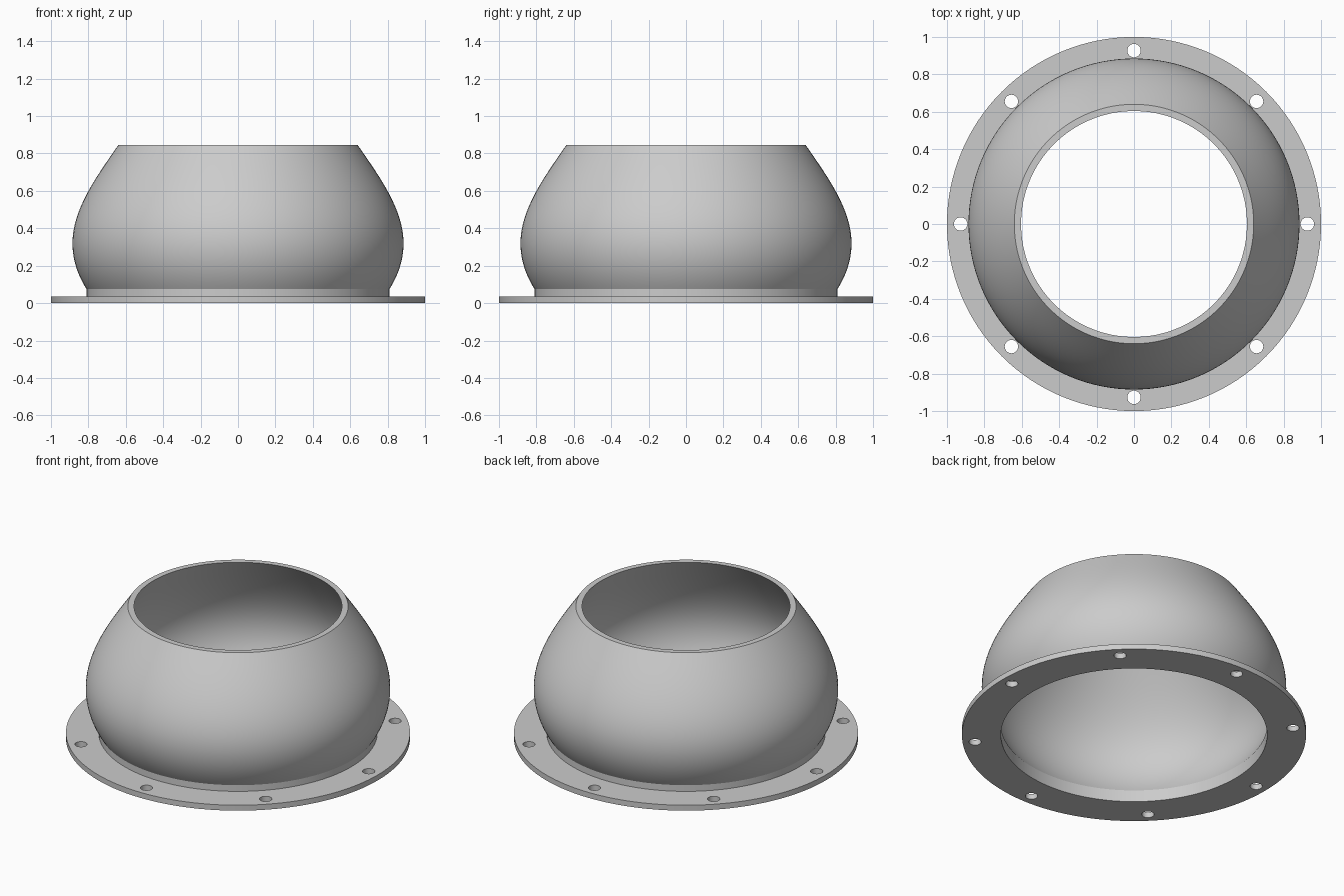
import bpy, bmesh
from math import sin, cos, tau
from mathutils import Vector
from mathutils.geometry import interpolate_bezier

cube = bpy.data.objects.get("Cube")
if cube:
    bpy.data.objects.remove(cube, do_unlink=True)

SEGMENTS = 128
FLANGE_TOP = 0.035
WALL = 0.036
COLLAR_RADIUS = 0.81

grey = bpy.data.materials.new("light_grey")
grey.use_nodes = True
grey.diffuse_color = (0.6, 0.6, 0.6, 1)
grey.node_tree.nodes["Principled BSDF"].inputs["Base Color"].default_value = grey.diffuse_color


def finish(name, mesh):
    """Link a mesh as a smooth object with crisp edges."""
    obj = bpy.data.objects.new(name, mesh)
    bpy.context.collection.objects.link(obj)
    mesh.materials.clear()
    mesh.materials.append(grey)
    bpy.ops.object.select_all(action='DESELECT')
    obj.select_set(True)
    bpy.context.view_layer.objects.active = obj
    bpy.ops.object.shade_smooth_by_angle(angle=0.4)
    return obj


def add_circle(curve, radius, count, cx=0.0, cy=0.0):
    spline = curve.splines.new('POLY')
    spline.points.add(count - 1)
    spline.use_cyclic_u = True
    for i, point in enumerate(spline.points):
        a = tau * i / count
        point.co = (cx + radius * cos(a), cy + radius * sin(a), 0, 1)


# Flange: a filled outline with a central opening and eight bolt holes
outline = bpy.data.curves.new("flange_outline", 'CURVE')
outline.dimensions = '2D'
outline.fill_mode = 'BOTH'
outline.extrude = FLANGE_TOP / 2
add_circle(outline, 1.0, SEGMENTS)
add_circle(outline, COLLAR_RADIUS - WALL, SEGMENTS)
for i in range(8):
    a = tau * i / 8
    add_circle(outline, 0.036, 24, 0.927 * cos(a), 0.927 * sin(a))
source = bpy.data.objects.new("flange_source", outline)
bpy.context.collection.objects.link(source)
graph = bpy.context.evaluated_depsgraph_get()
flange_mesh = bpy.data.meshes.new_from_object(source.evaluated_get(graph))
bpy.data.objects.remove(source, do_unlink=True)
bm = bmesh.new()
bm.from_mesh(flange_mesh)
bmesh.ops.remove_doubles(bm, verts=bm.verts, dist=0.0001)
bmesh.ops.translate(bm, verts=bm.verts, vec=(0, 0, FLANGE_TOP / 2))
bmesh.ops.recalc_face_normals(bm, faces=bm.faces)
bm.to_mesh(flange_mesh)
bm.free()
finish("flange", flange_mesh)

# Bowl: straight collar, bulging lower wall, tapering upper wall
foot = Vector((COLLAR_RADIUS, 0, FLANGE_TOP))
neck = Vector((COLLAR_RADIUS, 0, 0.075))
belly = Vector((0.885, 0, 0.32))
rim = Vector((0.64, 0, 0.845))
lower = interpolate_bezier(neck, Vector((0.86, 0, 0.155)), Vector((0.885, 0, 0.235)), belly, 16)
upper = interpolate_bezier(belly, Vector((0.885, 0, 0.5)), Vector((0.76, 0, 0.672)), rim, 24)
outer = [foot] + lower + upper[1:]
inner = [p - Vector((WALL, 0, 0)) for p in reversed(outer)]

bm = bmesh.new()
verts = [bm.verts.new(p) for p in outer + inner]
edges = [bm.edges.new(pair) for pair in zip(verts, verts[1:])]
bmesh.ops.spin(bm, geom=verts + edges, cent=(0, 0, 0), axis=(0, 0, 1),
               angle=tau, steps=SEGMENTS, use_merge=True)
bmesh.ops.remove_doubles(bm, verts=bm.verts, dist=0.0001)
bmesh.ops.recalc_face_normals(bm, faces=bm.faces)
bowl_mesh = bpy.data.meshes.new("bowl")
bm.to_mesh(bowl_mesh)
bm.free()
finish("bowl", bowl_mesh)
